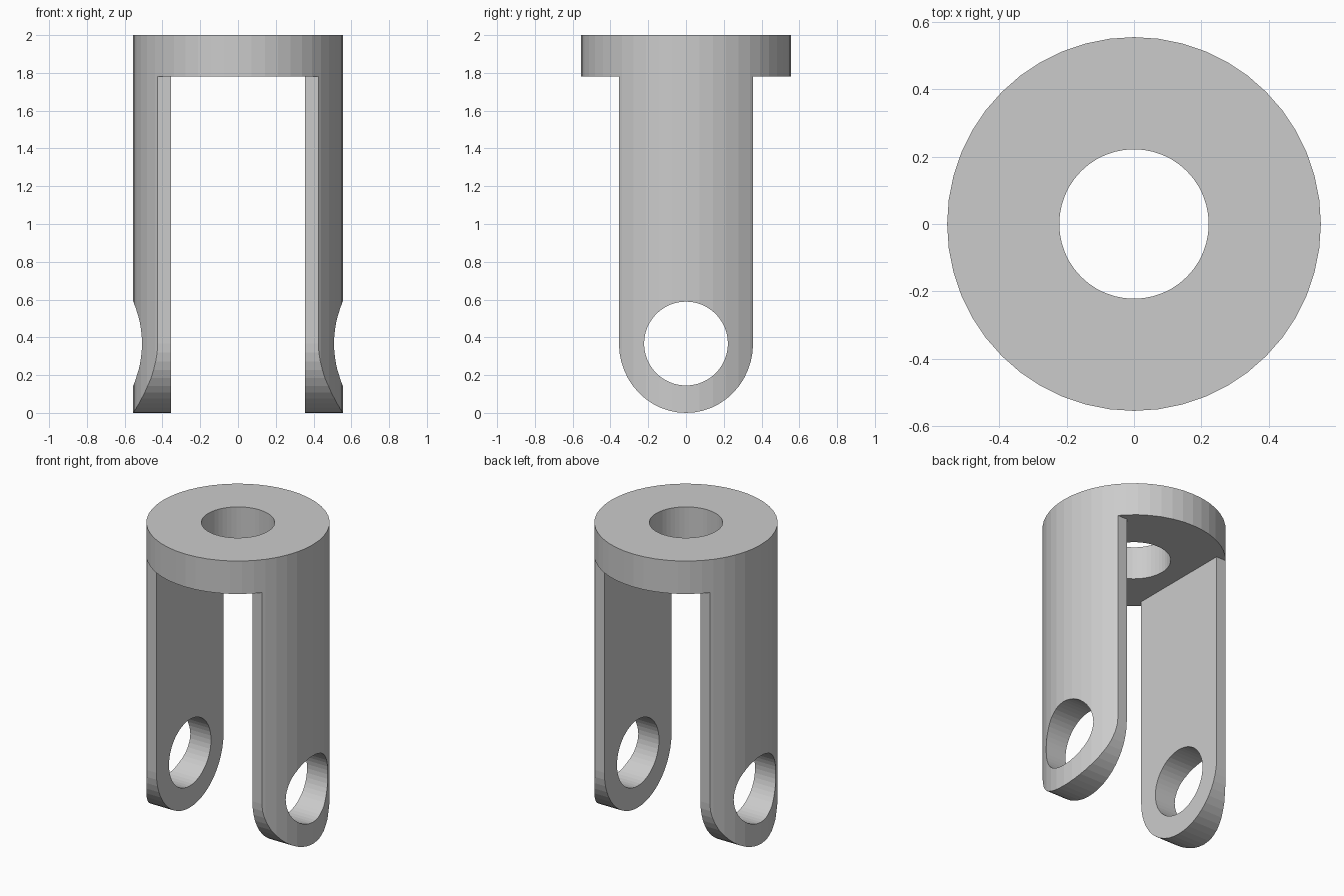
import bpy, bmesh, math

if "Cube" in bpy.data.objects:
    bpy.data.objects.remove(bpy.data.objects["Cube"], do_unlink=True)

RADIUS, HOLE, HALF = 0.555, 0.222, 0.355
CAP_Z, TOP, PIN_Z = 1.78, 2.0, 0.367
SEGMENTS = 48

grey = bpy.data.materials.new("plain grey")
grey.use_nodes = True
colour = (0.6, 0.6, 0.6, 1)
grey.diffuse_color = colour
grey.node_tree.nodes["Principled BSDF"].inputs["Base Color"].default_value = colour


def prism(name, points, offset):
    """Extrude a closed outline of 3D points along an offset."""
    bm = bmesh.new()
    face = bm.faces.new([bm.verts.new(p) for p in points])
    moved = bmesh.ops.extrude_face_region(bm, geom=[face])["geom"]
    bmesh.ops.translate(bm, vec=offset, verts=[v for v in moved if isinstance(v, bmesh.types.BMVert)])
    bmesh.ops.recalc_face_normals(bm, faces=bm.faces)
    mesh = bpy.data.meshes.new(name)
    bm.to_mesh(mesh)
    bm.free()
    mesh.materials.append(grey)
    obj = bpy.data.objects.new(name, mesh)
    bpy.context.collection.objects.link(obj)
    return obj


def circle(radius):
    angles = [2 * math.pi * i / SEGMENTS for i in range(SEGMENTS)]
    return [(radius * math.cos(a), radius * math.sin(a)) for a in angles]


# Round bar that becomes the clevis
clevis = prism("clevis_fork", [(x, y, -0.1) for x, y in circle(RADIUS)], (0, 0, TOP + 0.1))

# Side outline: wide cap above legs with rounded ends
arc = [math.pi * (1 + i / 24) for i in range(25)]
outline = [(HALF * math.cos(a), PIN_Z + PIN_Z * math.sin(a)) for a in arc]
outline += [(HALF, CAP_Z), (1, CAP_Z), (1, 3), (-1, 3), (-1, CAP_Z), (-HALF, CAP_Z)]
side_outline = prism("side_outline_cutter", [(-1, y, z) for y, z in outline], (2, 0, 0))

# Slot between the legs
slot_outline = [(-HALF, -1, -1), (HALF, -1, -1), (HALF, -1, CAP_Z), (-HALF, -1, CAP_Z)]
slot = prism("slot_cutter", slot_outline, (0, 2, 0))

# Hole through the cap, and the pin holes through the legs
cap_hole = prism("cap_hole_cutter", [(x, y, 1) for x, y in circle(HOLE)], (0, 0, 2))
pin_hole = prism("pin_hole_cutter", [(-1, y, PIN_Z + z) for y, z in circle(HOLE)], (2, 0, 0))

cuts = [(side_outline, 'INTERSECT'), (slot, 'DIFFERENCE'),
        (cap_hole, 'DIFFERENCE'), (pin_hole, 'DIFFERENCE')]
for cutter, operation in cuts:
    cutter.hide_render = True
    modifier = clevis.modifiers.new(cutter.name, 'BOOLEAN')
    modifier.operation = operation
    modifier.solver = 'EXACT'
    modifier.object = cutter

# Apply the cuts and remove the cutters
evaluated = clevis.evaluated_get(bpy.context.evaluated_depsgraph_get())
finished = bpy.data.meshes.new_from_object(evaluated)
clevis.modifiers.clear()
clevis.data = finished
for cutter, _ in cuts:
    bpy.data.objects.remove(cutter, do_unlink=True)
